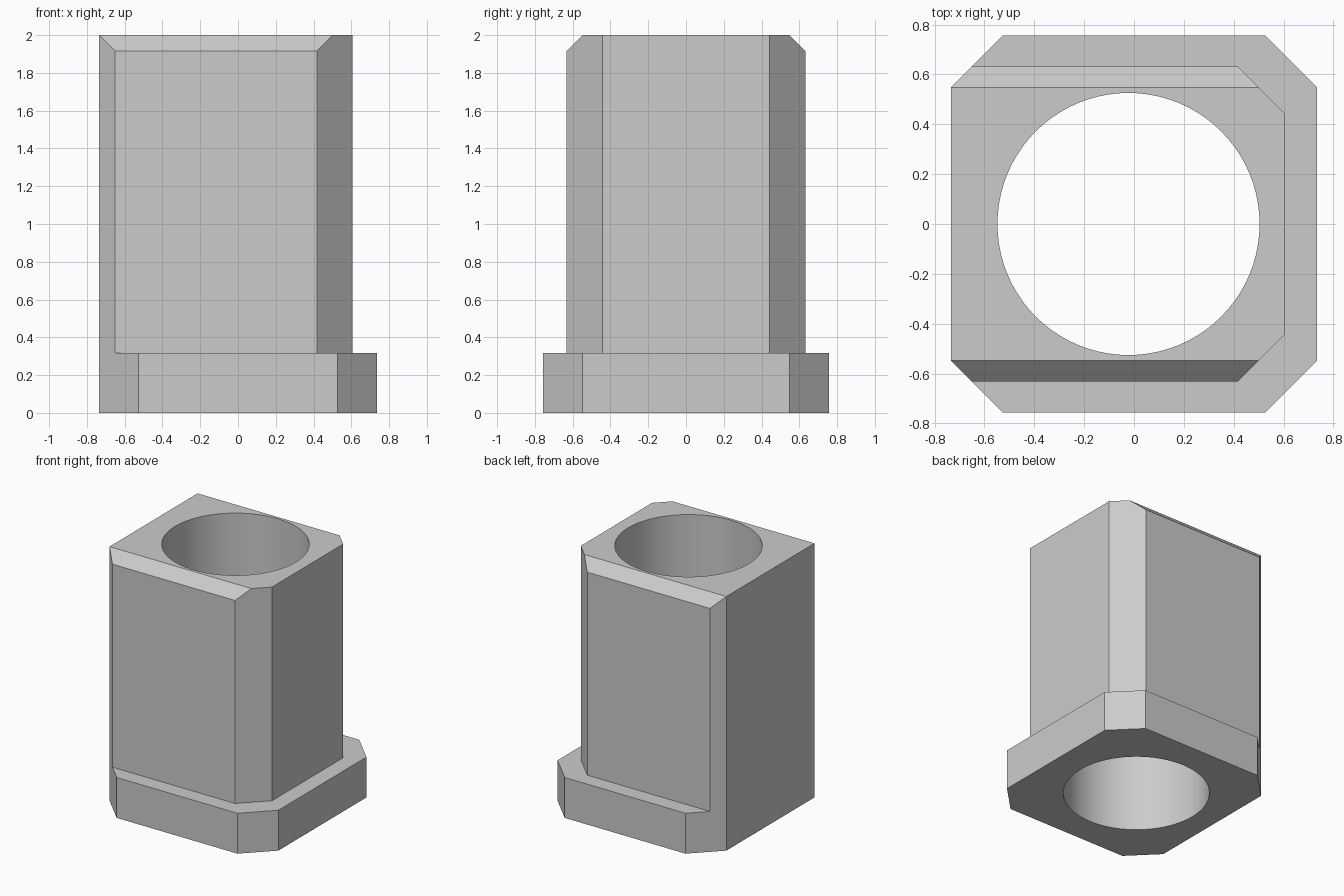
import bpy, bmesh, math
from mathutils import Vector

if "Cube" in bpy.data.objects:
    bpy.data.objects.remove(bpy.data.objects["Cube"])

grey = bpy.data.materials.new("light_grey")
grey.diffuse_color = (0.6, 0.6, 0.6, 1)
grey.use_nodes = True
grey.node_tree.nodes["Principled BSDF"].inputs["Base Color"].default_value = grey.diffuse_color


def prism(name, half, z0, z1, slopes=()):
    """Extrude an outline mirrored in y, then trim it with sloping planes."""
    outline = half + [(x, -y) for x, y in reversed(half)]
    bm = bmesh.new()
    face = bm.faces.new([bm.verts.new((x, y, z0)) for x, y in outline])
    top = bmesh.ops.extrude_face_region(bm, geom=[face])["geom"]
    bmesh.ops.translate(bm, vec=(0, 0, z1 - z0),
                        verts=[v for v in top if isinstance(v, bmesh.types.BMVert)])
    for point, normal in slopes:
        cut = bmesh.ops.bisect_plane(bm, geom=bm.verts[:] + bm.edges[:] + bm.faces[:],
                                     plane_co=Vector(point), plane_no=Vector(normal),
                                     clear_outer=True)["geom_cut"]
        bmesh.ops.contextual_create(bm, geom=[e for e in cut if isinstance(e, bmesh.types.BMEdge)])
    bmesh.ops.recalc_face_normals(bm, faces=bm.faces[:])
    mesh = bpy.data.meshes.new(name)
    bm.to_mesh(mesh)
    bm.free()
    mesh.materials.append(grey)
    obj = bpy.data.objects.new(name, mesh)
    bpy.context.collection.objects.link(obj)
    return obj


def combine(target, tool, operation):
    """Apply a boolean and remove the tool object."""
    mod = target.modifiers.new(operation, 'BOOLEAN')
    mod.operation, mod.solver, mod.object = operation, 'EXACT', tool
    bpy.ops.object.select_all(action='DESELECT')
    bpy.context.view_layer.objects.active = target
    target.select_set(True)
    bpy.ops.object.modifier_apply(modifier=mod.name)
    bpy.data.objects.remove(tool)


# Tall sleeve with chamfered corners and sloped front and back top edges
sleeve = prism("flanged_sleeve",
               [(-0.735, 0.548), (-0.651, 0.632), (0.417, 0.632), (0.606, 0.443)], 0, 2,
               [((0, s * 0.548, 2), (0, s, 1)) for s in (1, -1)])

# Wide base flange, flush with the sleeve on the left side
flange = prism("base_flange",
               [(-0.735, 0.548), (-0.526, 0.757), (0.526, 0.757), (0.735, 0.548)], 0, 0.318)
combine(sleeve, flange, 'UNION')

# Round bore through the full height
bpy.ops.mesh.primitive_cylinder_add(vertices=80, radius=0.526, depth=3, location=(-0.022, 0, 1))
bore = bpy.context.object
bore.name = "bore_cutter"
bore.hide_render = True
bore.data.materials.append(grey)
combine(sleeve, bore, 'DIFFERENCE')

bpy.ops.object.shade_smooth_by_angle(angle=math.radians(20))
